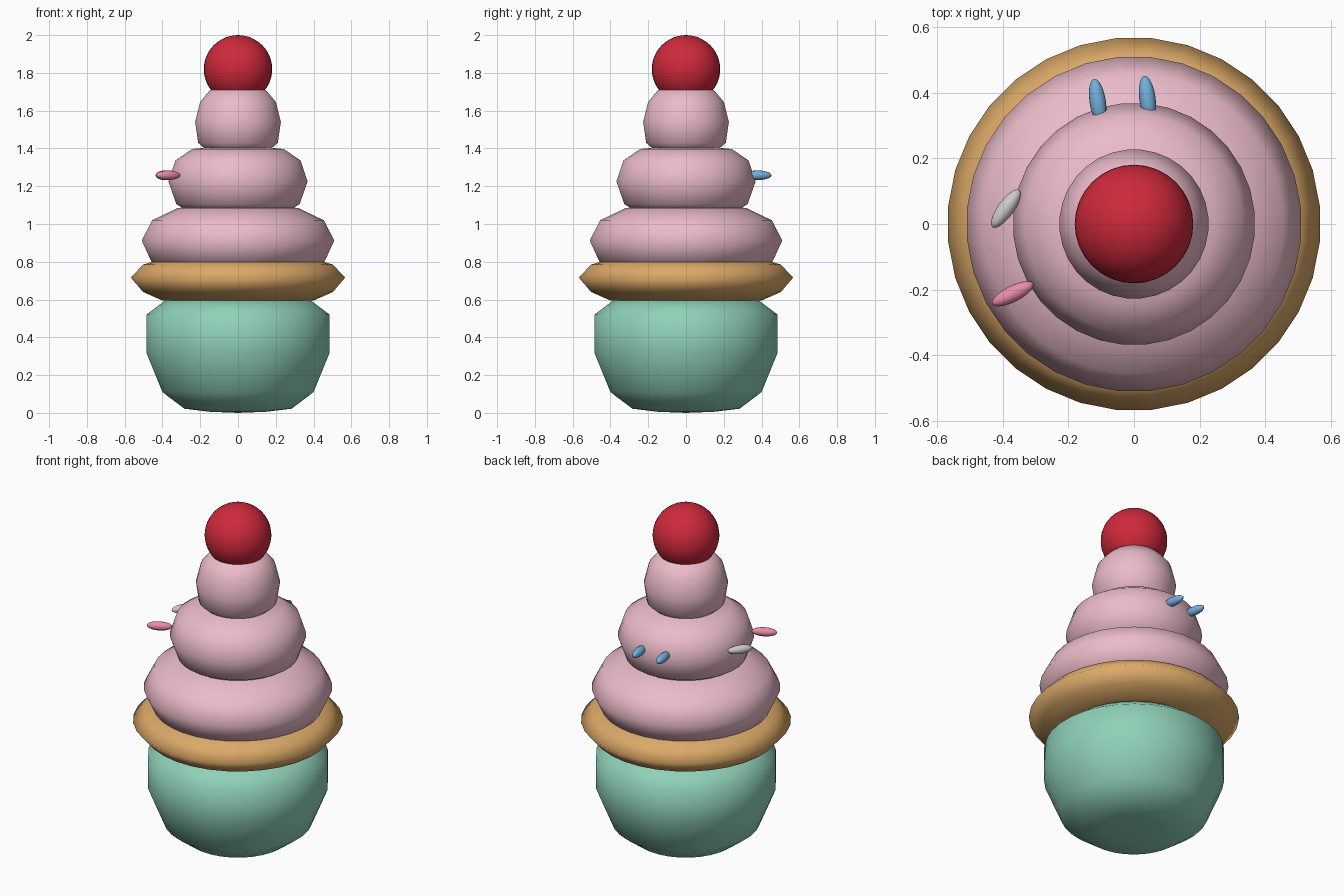
import bpy, bmesh, math
from mathutils import Vector, Matrix

if "Cube" in bpy.data.objects:
    bpy.data.objects.remove(bpy.data.objects["Cube"])


def material(name, rgb):
    m = bpy.data.materials.new(name)
    m.diffuse_color = [(c / 255) ** 2.2 for c in rgb] + [1]
    m.use_nodes = True
    m.node_tree.nodes["Principled BSDF"].inputs["Base Color"].default_value = m.diffuse_color
    return m


def finish(bm, name, mat):
    bmesh.ops.recalc_face_normals(bm, faces=bm.faces)
    for f in bm.faces:
        f.smooth = True
    me = bpy.data.meshes.new(name)
    bm.to_mesh(me)
    bm.free()
    me.materials.append(mat)
    ob = bpy.data.objects.new(name, me)
    bpy.context.collection.objects.link(ob)
    return ob


def lathe(name, profile, mat, n=32):
    """Revolve (radius, z) points; first and last lie on the axis."""
    bm = bmesh.new()
    rings = []
    for r, z in profile:
        if r == 0:
            rings.append([bm.verts.new((0, 0, z))] * n)
        else:
            rings.append([bm.verts.new((r * math.cos((i + .5) * math.tau / n),
                                        r * math.sin((i + .5) * math.tau / n), z))
                          for i in range(n)])
    for a, b in zip(rings, rings[1:]):
        for i in range(n):
            j = (i + 1) % n
            bm.faces.new(list(dict.fromkeys((a[i], a[j], b[j], b[i]))))
    return finish(bm, name, mat)


def ellipsoid(name, centre, direction, length, radius, mat, seg=16, rings=10):
    bm = bmesh.new()
    rot = Vector(direction).to_track_quat('Z', 'Y').to_matrix().to_4x4()
    size = Matrix.Diagonal((radius, radius, length / 2, 1))
    bmesh.ops.create_uvsphere(bm, u_segments=seg, v_segments=rings, radius=1,
                              matrix=Matrix.Translation(centre) @ rot @ size)
    return finish(bm, name, mat)


mint = material("mint", (142, 208, 182))
biscuit = material("biscuit", (219, 168, 104))
frosting = material("frosting", (234, 186, 200))
red = material("cherry_red", (205, 45, 62))
pink = material("sprinkle_pink", (232, 140, 165))
blue = material("sprinkle_blue", (115, 175, 220))
grey = material("sprinkle_grey", (190, 190, 188))

# Paper cup and cake rim
lathe("cup", [(0, 0), (.15, .006), (.285, .022), (.402, .11), (.488, .32),
              (.488, .52), (.385, .597), (0, .61)], mint)
lathe("cake_rim", [(0, .59), (.40, .594), (.505, .64), (.57, .716),
                   (.505, .785), (.44, .805), (0, .81)], biscuit)

# Three stacked swirls of frosting
lathe("frosting_lower", [(0, .77), (.40, .77), (.46, .80), (.512, .912),
                         (.457, 1.02), (.32, 1.085), (0, 1.11)], frosting)
lathe("frosting_middle", [(0, 1.06), (.27, 1.07), (.328, 1.105), (.37, 1.225),
                          (.333, 1.337), (.243, 1.397), (0, 1.42)], frosting)
lathe("frosting_upper", [(0, 1.37), (.16, 1.385), (.212, 1.43), (.228, 1.54),
                         (.202, 1.645), (.15, 1.708), (0, 1.73)], frosting)

# Cherry
ellipsoid("cherry", (0, 0, 1.82), (0, 0, 1), .36, .181, red, 32, 24)

# Sprinkles
for name, c, d, mat in [
    ("sprinkle_pink", (-.37, -.213), (.13, .065), pink),
    ("sprinkle_grey", (-.391, .047), (.09, .125), grey),
    ("sprinkle_blue_left", (-.111, .374), (.02, -.13), blue),
    ("sprinkle_blue_right", (.041, .383), (.017, -.13), blue),
]:
    ellipsoid(name, (*c, 1.258), (*d, 0), .14, .025, mat)
